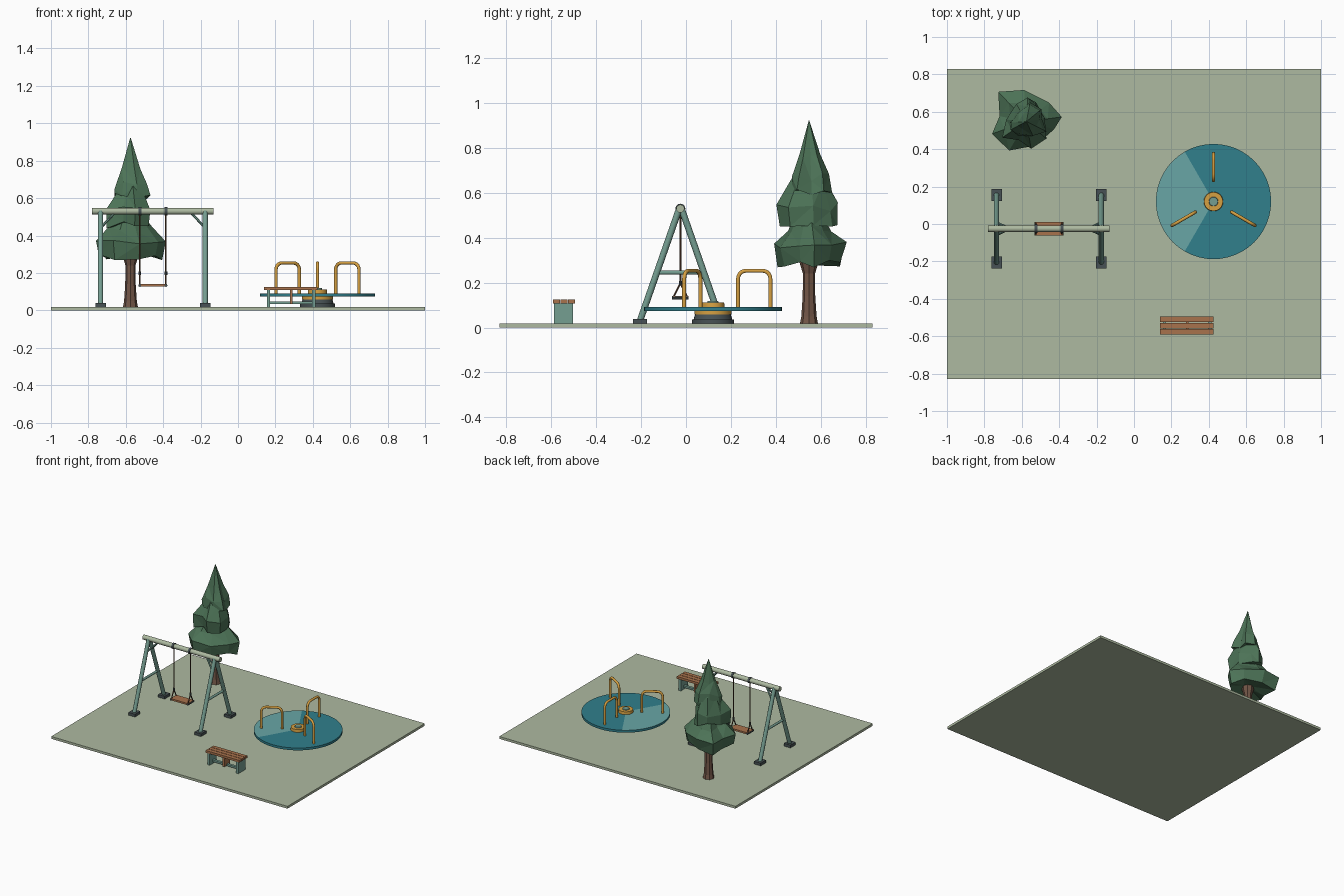
import bpy, bmesh, math, random
from mathutils import Vector, Matrix

random.seed(4)
if "Cube" in bpy.data.objects:
    bpy.data.objects.remove(bpy.data.objects["Cube"])


def material(name, *srgb):
    m = bpy.data.materials.new(name)
    m.use_nodes = True
    col = [((c + 0.055) / 1.055) ** 2.4 for c in srgb] + [1]
    m.diffuse_color = col
    m.node_tree.nodes["Principled BSDF"].inputs["Base Color"].default_value = col
    return m


SAGE = material("pale sage", 0.68, 0.73, 0.63)
FRAME = material("grey green paint", 0.46, 0.62, 0.57)
TEAL = material("deep teal", 0.19, 0.50, 0.55)
LIGHT = material("light teal", 0.41, 0.65, 0.65)
YELLOW = material("ochre yellow", 0.84, 0.63, 0.26)
WOOD = material("warm wood", 0.66, 0.45, 0.30)
BARK = material("bark brown", 0.45, 0.34, 0.28)
LEAF = material("pine green", 0.30, 0.45, 0.34)
DARK = material("dark grey", 0.28, 0.32, 0.33)
ROPE = material("rope brown", 0.38, 0.26, 0.19)


def finish(name, bm, *mats, smooth=False):
    bmesh.ops.recalc_face_normals(bm, faces=bm.faces)
    me = bpy.data.meshes.new(name)
    bm.to_mesh(me)
    bm.free()
    for m in mats:
        me.materials.append(m)
    ob = bpy.data.objects.new(name, me)
    bpy.context.collection.objects.link(ob)
    if smooth:
        bpy.ops.object.select_all(action="DESELECT")
        ob.select_set(True)
        bpy.context.view_layer.objects.active = ob
        bpy.ops.object.shade_smooth_by_angle(angle=math.radians(40))
    return ob


def box(name, mat, x, y, z):
    """Box from (min, max) pairs."""
    bm = bmesh.new()
    size = [b - a for a, b in (x, y, z)]
    mid = [(a + b) / 2 for a, b in (x, y, z)]
    bmesh.ops.create_cube(bm, size=1, matrix=Matrix.Translation(mid) @ Matrix.Diagonal(size + [1]))
    return finish(name, bm, mat)


def rod(name, mat, a, b, r, sides=12):
    a, b = Vector(a), Vector(b)
    turn = (b - a).to_track_quat("Z", "Y").to_matrix().to_4x4()
    bm = bmesh.new()
    bmesh.ops.create_cone(bm, cap_ends=True, segments=sides, radius1=r, radius2=r,
                          depth=(b - a).length, matrix=Matrix.Translation((a + b) / 2) @ turn)
    return finish(name, bm, mat, smooth=True)


def loft(name, mat, rings, smooth=False):
    """Skin a stack of equal rings and close both ends."""
    bm = bmesh.new()
    rows = [[bm.verts.new(p) for p in ring] for ring in rings]
    n = len(rows[0])
    for low, high in zip(rows, rows[1:]):
        for i in range(n):
            j = (i + 1) % n
            bm.faces.new((low[i], low[j], high[j], high[i]))
    bm.faces.new(rows[0])
    bm.faces.new(rows[-1])
    return finish(name, bm, mat, smooth=smooth)


def circle(x, y, z, r, n):
    return [(x + r * math.cos(math.tau * i / n), y + r * math.sin(math.tau * i / n), z) for i in range(n)]


# Ground slab
G = 0.018
box("ground", SAGE, (-1, 1), (-0.83, 0.83), (0, G))

# Swing frame
BY, BZ = -0.025, 0.53
rod("swing_crossbar", SAGE, (-0.78, BY, BZ), (-0.13, BY, BZ), 0.018, 16)
for side, x, inward in (("right", -0.735, 1), ("left", -0.175, -1)):
    for end, s in (("front", -1), ("back", 1)):
        foot = BY + s * 0.18
        tag = f"{end}_{side}"
        rod("swing_leg_" + tag, FRAME, (x, foot, 0.03), (x, BY + s * 0.005, BZ), 0.0145)
        box("swing_foot_" + tag, DARK, (x - 0.028, x + 0.028),
            (foot - 0.032, foot + 0.032), (G, 0.039))
        rod("swing_corner_brace_" + tag, FRAME, (x, BY + s * 0.033, 0.44),
            (x + inward * 0.07, BY, 0.515), 0.007, 8)
    rod("swing_side_brace_" + side, FRAME, (x, BY - 0.1, 0.245), (x, BY + 0.1, 0.245), 0.009)

# Swing seat, ropes and clamps
box("swing_seat", WOOD, (-0.53, -0.38), (BY - 0.036, BY + 0.036), (0.128, 0.141))
for side, x in (("right", -0.525), ("left", -0.385)):
    rod("swing_clamp_" + side, DARK, (x - 0.008, BY, BZ), (x + 0.008, BY, BZ), 0.022, 16)
    rod("swing_rope_" + side, ROPE, (x, BY, BZ), (x, BY, 0.195), 0.004, 8)
    rod("swing_knot_" + side, DARK, (x, BY, 0.188), (x, BY, 0.208), 0.007, 8)
    for end, s in (("front", -1), ("back", 1)):
        rod(f"swing_sling_{end}_{side}", ROPE, (x, BY, 0.197),
            (x, BY + s * 0.032, 0.133), 0.004, 8)
    rod("swing_seat_bar_" + side, DARK, (x, BY - 0.037, 0.133), (x, BY + 0.037, 0.133), 0.008, 8)

# Roundabout pedestal and hub
CX, CY = 0.425, 0.12
for name, mat, r1, r2, z1, z2 in (
        ("roundabout_base", DARK, 0.094, 0.094, G, 0.036),
        ("roundabout_pedestal", DARK, 0.086, 0.08, 0.036, 0.058),
        ("roundabout_bearing", YELLOW, 0.083, 0.083, 0.058, 0.074),
        ("roundabout_hub", YELLOW, 0.052, 0.05, 0.09, 0.112),
        ("roundabout_hub_cap", FRAME, 0.025, 0.023, 0.112, 0.118)):
    loft(name, mat, [circle(CX, CY, z1, r1, 32), circle(CX, CY, z2, r2, 32)], smooth=True)

# Roundabout deck with one lighter third
bm = bmesh.new()
bmesh.ops.create_cone(bm, cap_ends=True, cap_tris=True, segments=48, radius1=0.308, radius2=0.308,
                      depth=0.018, matrix=Matrix.Translation((CX, CY, 0.082)))
bm.normal_update()
for f in bm.faces:
    c = f.calc_center_median() - Vector((CX, CY, 0))
    f.material_index = int(f.normal.z > 0.5 and abs(math.atan2(c.y, c.x)) > math.tau / 3)
finish("roundabout_deck", bm, TEAL, LIGHT, smooth=True)

# Roundabout handles: arched tubes
INNER, OUTER, TOP, BEND = 0.112, 0.256, 0.253, 0.035
arch = [(INNER, 0.085)]
for start, cx in ((math.pi, INNER + BEND), (math.pi / 2, OUTER - BEND)):
    for k in range(6):
        a = start - k * math.pi / 10
        arch.append((cx + BEND * math.cos(a), TOP - BEND + BEND * math.sin(a)))
arch.append((OUTER, 0.085))
for k, name in enumerate(("back", "front_right", "front_left")):
    a = math.radians(90 + 120 * k)
    out, across = Vector((math.cos(a), math.sin(a), 0)), Vector((-math.sin(a), math.cos(a), 0))
    rings = []
    for i, (r, z) in enumerate(arch):
        p, q = arch[max(i - 1, 0)], arch[min(i + 1, len(arch) - 1)]
        along = (out * (q[0] - p[0]) + Vector((0, 0, q[1] - p[1]))).normalized()
        normal = along.cross(across)
        mid = Vector((CX, CY, z)) + out * r
        rings.append([mid + 0.009 * (across * math.cos(t) + normal * math.sin(t))
                      for t in (math.tau * j / 10 for j in range(10))])
    loft("roundabout_handle_" + name, YELLOW, rings, smooth=True)

# Bench
for i in range(3):
    y = -0.592 + i * 0.0335
    box(f"bench_slat_{i + 1}", WOOD, (0.14, 0.425), (y, y + 0.03), (0.108, 0.125))
for side, x in (("right", 0.163), ("left", 0.405)):
    box("bench_leg_" + side, FRAME, (x - 0.009, x + 0.009), (-0.588, -0.503), (G, 0.108))
box("bench_middle_support", WOOD, (0.277, 0.291), (-0.58, -0.51), (0.035, 0.108))
box("bench_rail", FRAME, (0.163, 0.405), (-0.555, -0.535), (0.033, 0.047))

# Tree trunk, flared at the foot and under the crown
TX, TY = -0.575, 0.548
trunk = [(G, 0.04), (0.05, 0.034), (0.14, 0.028), (0.24, 0.027), (0.29, 0.042), (0.36, 0.03)]
loft("tree_trunk", BARK, [circle(TX, TY, z, r, 8) for z, r in trunk])

# Tree crown: three ragged tiers sharing one uneven outline
outline = [(-.152, .160), (-.013, .170), (.126, .105), (.195, .025), (.158, -.045),
           (.050, -.130), (-.100, -.168), (-.195, -.070), (-.150, .030)]


def tier(name, shift, rings):
    stack = []
    for z, scale, rough in rings:
        ring = []
        for i in range(9):
            a = math.radians(40 * shift)
            p = Vector((*outline[i], 0)) * scale * random.uniform(1 - rough, 1)
            p.rotate(Matrix.Rotation(a, 3, "Z"))
            ring.append((TX + p.x, TY + p.y, z + random.uniform(-0.2, 0.2) * rough))
        stack.append(ring)
    ob = loft(name, LEAF, stack)
    bm = bmesh.new()
    bm.from_mesh(ob.data)
    bmesh.ops.triangulate(bm, faces=bm.faces)
    bm.to_mesh(ob.data)
    bm.free()


tier("tree_crown_lower", 0, [(0.31, 0.2, 0), (0.285, 0.88, 0.1), (0.37, 1.0, 0.08),
                             (0.44, 0.62, 0.1), (0.52, 0.3, 0)])
tier("tree_crown_middle", 2, [(0.46, 0.2, 0), (0.455, 0.72, 0.12), (0.54, 0.72, 0.12),
                              (0.64, 0.43, 0.1), (0.72, 0.2, 0)])
tier("tree_crown_upper", 5, [(0.61, 0.2, 0), (0.61, 0.55, 0.12), (0.67, 0.5, 0.12),
                             (0.76, 0.28, 0.08), (0.922, 0.008, 0)])
